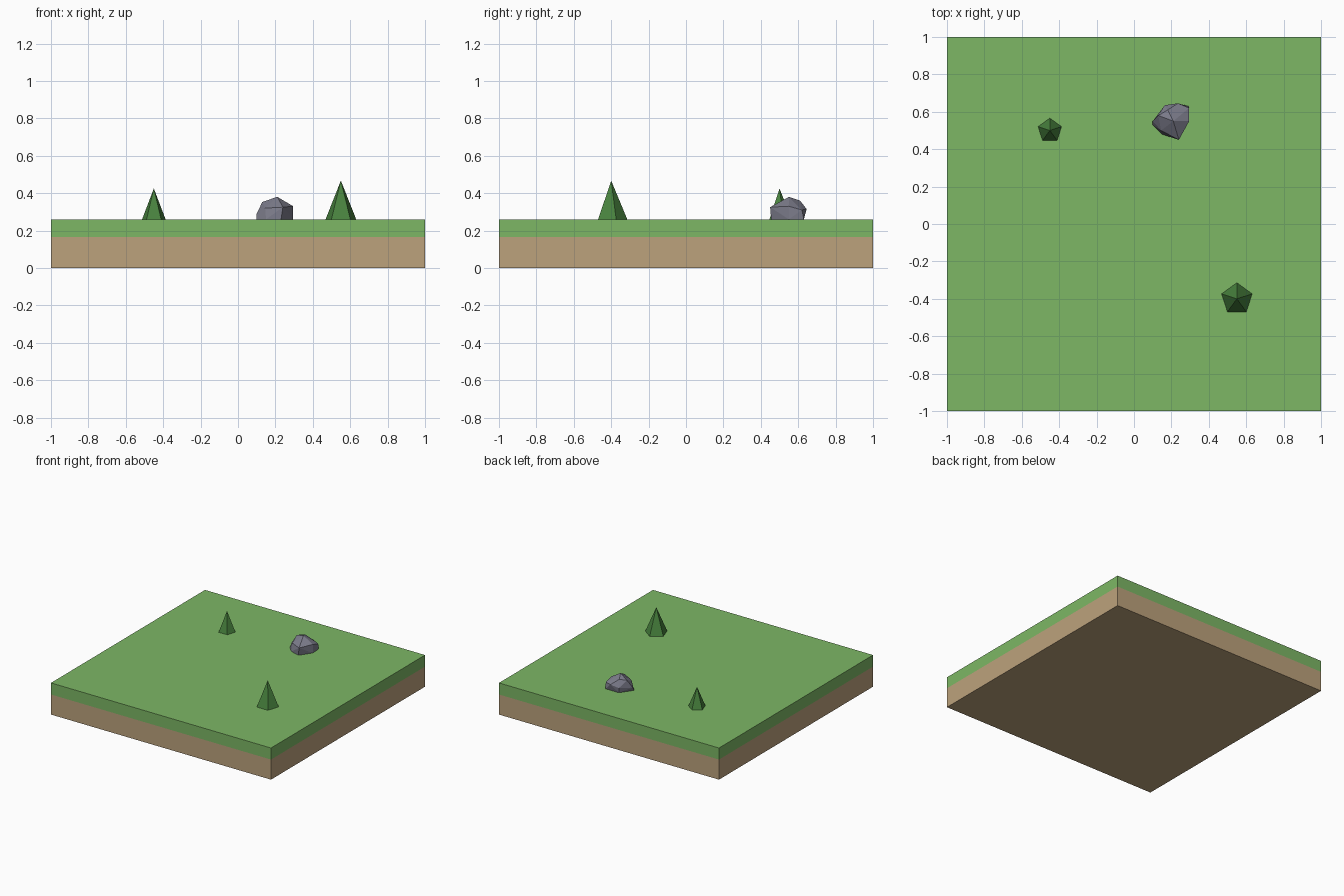
import bpy
import bmesh
from math import sin, cos, tau

cube = bpy.data.objects.get("Cube")
if cube:
    bpy.data.objects.remove(cube, do_unlink=True)

GROUND = 0.26
SOIL_TOP = 0.165


def material(name, rgb):
    mat = bpy.data.materials.new(name)
    mat.use_nodes = True
    mat.diffuse_color = (*rgb, 1)
    mat.node_tree.nodes["Principled BSDF"].inputs["Base Color"].default_value = (*rgb, 1)
    return mat


def add_object(name, bm, mat):
    bmesh.ops.recalc_face_normals(bm, faces=bm.faces)
    mesh = bpy.data.meshes.new(name)
    bm.to_mesh(mesh)
    bm.free()
    mesh.materials.append(mat)
    obj = bpy.data.objects.new(name, mesh)
    bpy.context.collection.objects.link(obj)
    return obj


def slab(name, bottom, top, mat):
    bm = bmesh.new()
    bmesh.ops.create_cube(bm, size=2)
    for v in bm.verts:
        v.co.z = top if v.co.z > 0 else bottom
    return add_object(name, bm, mat)


def tree(name, x, y, radius, height, mat):
    # Five-sided cone with one corner towards the back
    bm = bmesh.new()
    ring = [bm.verts.new((x + radius * sin(tau * i / 5), y + radius * cos(tau * i / 5), GROUND))
            for i in range(5)]
    tip = bm.verts.new((x, y, GROUND + height))
    bm.faces.new(ring)
    for i in range(5):
        bm.faces.new((ring[i], ring[(i + 1) % 5], tip))
    return add_object(name, bm, mat)


def boulder(name, points, mat):
    bm = bmesh.new()
    for p in points:
        bm.verts.new(p)
    bmesh.ops.convex_hull(bm, input=bm.verts)
    return add_object(name, bm, mat)


grass = material("grass green", (0.205, 0.474, 0.130))
soil = material("soil tan", (0.503, 0.361, 0.202))
needles = material("needle green", (0.065, 0.223, 0.048))
stone = material("stone grey", (0.205, 0.205, 0.262))

# Ground block
slab("soil_layer", 0, SOIL_TOP, soil)
slab("grass_layer", SOIL_TOP, GROUND, grass)

# Trees
tree("back_tree", -0.45, 0.5, 0.066, 0.165, needles)
tree("front_tree", 0.55, -0.4, 0.086, 0.207, needles)

# Faceted boulder: crown, shoulders, then foot
boulder("boulder", [
    (0.21, 0.55, 0.38), (0.13, 0.58, 0.353), (0.18, 0.61, 0.36),
    (0.295, 0.55, 0.33), (0.24, 0.45, 0.325), (0.235, 0.645, 0.315),
    (0.295, 0.62, 0.31), (0.165, 0.635, 0.3), (0.10, 0.55, 0.29),
    (0.145, 0.50, 0.32),
    (0.10, 0.53, GROUND), (0.15, 0.48, GROUND), (0.23, 0.455, GROUND),
    (0.295, 0.55, GROUND), (0.29, 0.63, GROUND), (0.17, 0.63, GROUND),
], stone)
